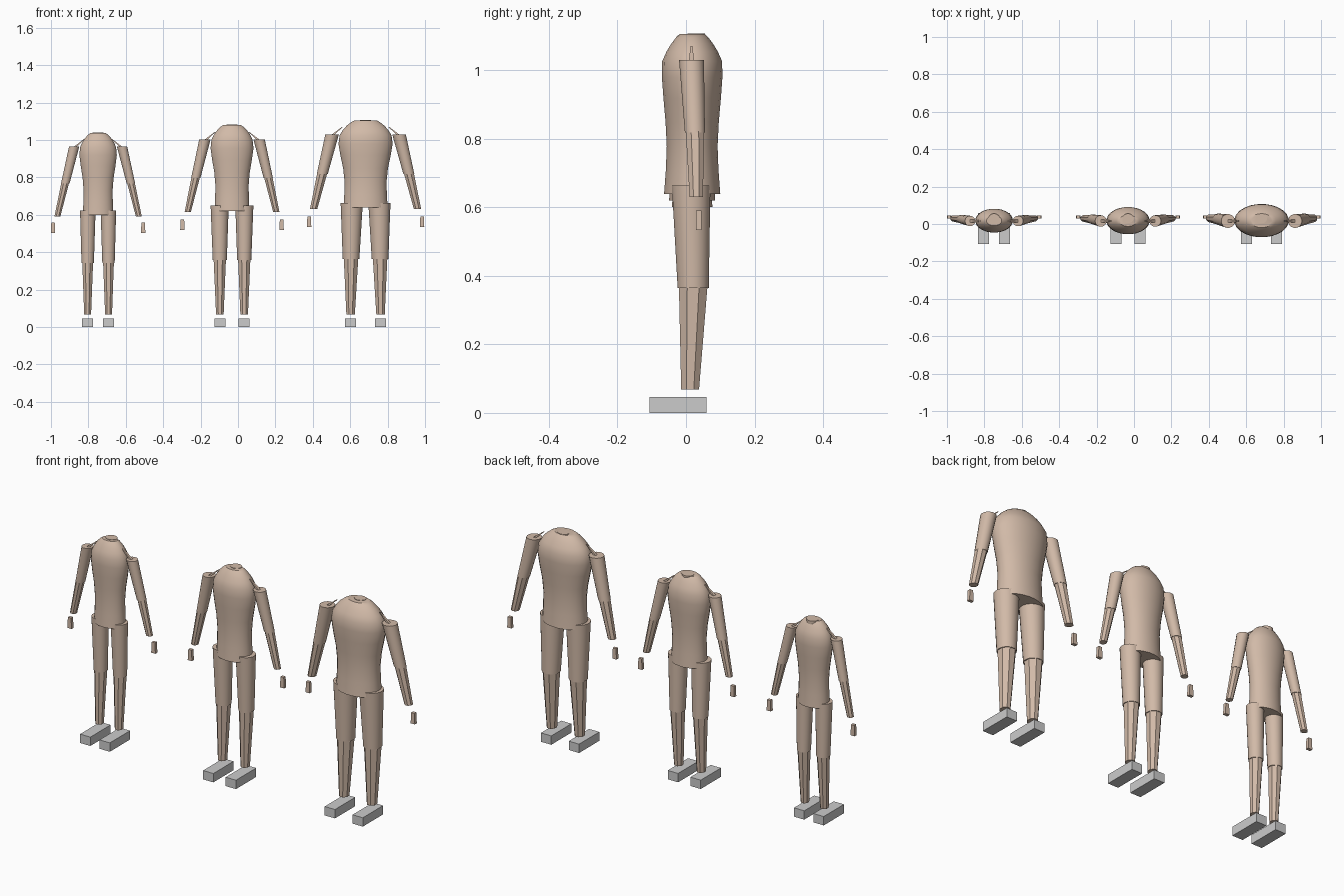
import bpy
import math

cube = bpy.data.objects.get("Cube")
if cube:
    bpy.data.objects.remove(cube, do_unlink=True)


def material(name, color):
    mat = bpy.data.materials.new(name)
    mat.use_nodes = True
    mat.diffuse_color = color
    mat.node_tree.nodes["Principled BSDF"].inputs["Base Color"].default_value = color
    return mat


skin = material("warm skin", (0.64, 0.49, 0.39, 1))
grey = material("light grey", (0.6, 0.6, 0.6, 1))


def loft(name, rings, sides, mat):
    """Closed solid through level rings given as (x, y, z, x radius, y radius)."""
    verts, faces = [], []
    for x, y, z, rx, ry in rings:
        for i in range(sides):
            a = math.tau * (i + 0.5) / sides
            verts.append((x + rx * math.cos(a), y + ry * math.sin(a), z))
    for k in range(len(rings) - 1):
        for i in range(sides):
            j = (i + 1) % sides
            a, b = k * sides, (k + 1) * sides
            faces.append((a + i, a + j, b + j, b + i))
    faces.append(tuple(reversed(range(sides))))
    last = (len(rings) - 1) * sides
    faces.append(tuple(range(last, last + sides)))
    mesh = bpy.data.meshes.new(name)
    mesh.from_pydata(verts, [], faces)
    mesh.materials.append(mat)
    obj = bpy.data.objects.new(name, mesh)
    bpy.context.collection.objects.link(obj)
    bpy.ops.object.select_all(action='DESELECT')
    obj.select_set(True)
    bpy.context.view_layer.objects.active = obj
    bpy.ops.object.shade_smooth_by_angle(angle=math.radians(35))
    return obj


def box(name, center, size, mat):
    x, y, z = center
    r = math.sqrt(0.5)
    return loft(name, [(x, y, z - size[2] / 2, size[0] * r, size[1] * r),
                       (x, y, z + size[2] / 2, size[0] * r, size[1] * r)], 4, mat)


# Torso shape: height fraction, width fraction, depth fraction
TORSO = [(0, .80, .93), (.15, .77, .87), (.3, .76, .84), (.45, .81, .88),
         (.6, .91, .95), (.73, .98, 1), (.83, .94, .99), (.89, .82, .85),
         (.94, .68, .69), (.98, .52, .53), (1, .40, .42)]


def figure(size, cx, low, high, wide, deep, shoulder, wrist, hand, hip, ankle):
    cy = 0.018
    loft(size + " torso",
         [(cx, cy, low + t * (high - low), wide * w, deep * d) for t, w, d in TORSO],
         24, skin)
    # Neck stub just breaking the top of the torso
    loft(size + " neck", [(cx, cy + .012, high - .04, .03, .026),
                          (cx, cy + .012, high + .002, .03, .026)], 16, skin)

    for side, s in (("right", -1), ("left", 1)):
        label = f"{size} {side} "
        # Arm: smooth upper half, faceted lower half
        sx, sz, sr = shoulder
        wx, wz, wr = wrist
        ex, ez, er = sx + (wx - sx) * .53, sz + (wz - sz) * .53, sr * .5 + wr * .5
        loft(label + "upper arm", [(cx + s * ex, .026, ez, er * 1.03, er * 1.03),
                                   (cx + s * sx, .016, sz, sr, sr)], 16, skin)
        loft(label + "lower arm", [(cx + s * wx, .03, wz, wr, wr),
                                   (cx + s * ex, .026, ez + .005, er, er)], 8, skin)
        # Collar spike between the torso and the arm
        loft(label + "collar", [(cx + s * (sx + .005), .016, sz - .01, .012, .012),
                                (cx + s * (sx - .055), .016, sz + .04, .004, .004)], 4, skin)
        # Hand: small tapered block
        hx, hz = hand
        loft(label + "hand", [(cx + s * hx, .037, hz - .028, .017, .012),
                              (cx + s * hx, .037, hz + .028, .013, .011)], 4, skin)
        # Leg: smooth thigh, faceted shin
        px, pz, pr = hip
        ax, ar = ankle
        kx, kz, kr = px * .4 + ax * .6, pz * .55, pr * .45 + ar * .65
        loft(label + "thigh", [(cx + s * kx, .021, kz, kr * 1.05, kr * 1.07),
                               (cx + s * px, .015, pz, pr, pr * .95)], 20, skin)
        loft(label + "shin", [(cx + s * ax, .012, .068, ar, ar * 1.15),
                              (cx + s * kx, .021, kz + .005, kr * .98, kr * 1.05)], 8, skin)
        # Foot: plain block
        box(label + "foot", (cx + s * ax, -.023, .023), (.059, .166, .046), grey)


figure("small", -.748, .60, 1.037, .103, .064, (.128, .965, .028), (.218, .59, .017),
       (.241, .53), (.055, .622, .042), (.056, .020))
figure("medium", -.032, .62, 1.08, .118, .073, (.145, 1.003, .031), (.237, .614, .018),
       (.265, .548), (.066, .65, .049), (.065, .022))
figure("large", .682, .638, 1.105, .149, .089, (.179, 1.03, .037), (.278, .63, .021),
       (.302, .562), (.074, .663, .060), (.080, .0245))
